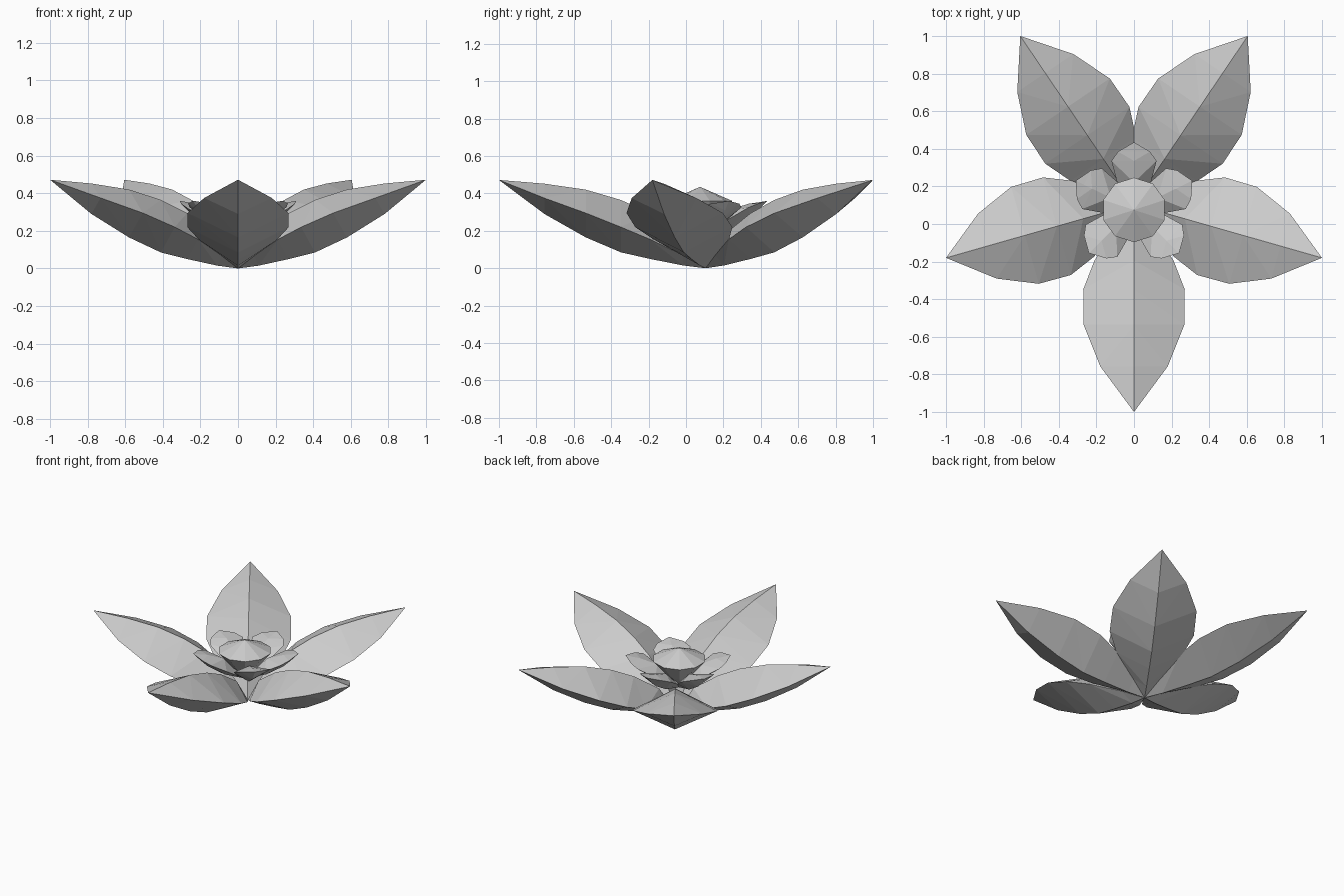
import bpy, bmesh
from math import sin, cos, pi, atan2, hypot
from mathutils import Vector

if "Cube" in bpy.data.objects:
    bpy.data.objects.remove(bpy.data.objects["Cube"])

CY = 0.105  # flower axis in y


def make_object(name, bm):
    bmesh.ops.recalc_face_normals(bm, faces=bm.faces)
    me = bpy.data.meshes.new(name)
    bm.to_mesh(me)
    bm.free()
    ob = bpy.data.objects.new(name, me)
    bpy.context.collection.objects.link(ob)
    return ob


def petal(name, tip, centre, stations):
    """Closed leaf with a diamond section.
    Station: (fraction of length, half width, keel z, edge z, ridge z)."""
    dx, dy = tip[0] - centre[0], tip[1] - centre[1]
    length = hypot(dx, dy)
    u = Vector((dx / length, dy / length, 0))
    side = Vector((-u.y, u.x, 0))
    origin = Vector((centre[0], centre[1], 0))
    bm = bmesh.new()
    rings = []
    for f, w, keel, edge, ridge in stations:
        p = origin + u * length * f
        if w == 0:
            rings.append([bm.verts.new(p + Vector((0, 0, keel)))])
        else:
            rings.append([bm.verts.new(p + side * s + Vector((0, 0, z)))
                          for s, z in ((0, keel), (w, edge), (0, ridge), (-w, edge))])
    for a, b in zip(rings, rings[1:]):
        for i in range(4):
            j = (i + 1) % 4
            if len(a) == 1:
                bm.faces.new((a[0], b[i], b[j]))
            elif len(b) == 1:
                bm.faces.new((a[i], a[j], b[0]))
            elif i % 2 == 0:
                bm.faces.new((a[i], a[j], b[j]))
                bm.faces.new((a[i], b[j], b[i]))
            else:
                bm.faces.new((a[i], a[j], b[i]))
                bm.faces.new((a[j], b[j], b[i]))
    if len(rings[0]) == 4:
        bm.faces.new(rings[0])
    return make_object(name, bm)


# Five large outer petals
outer = [(0, 0, 0, 0, 0),
         (0.11, 0.09, 0.015, 0.07, 0.18),
         (0.27, 0.21, 0.05, 0.155, 0.295),
         (0.41, 0.27, 0.085, 0.22, 0.365),
         (0.58, 0.268, 0.165, 0.295, 0.42),
         (0.78, 0.18, 0.29, 0.375, 0.452),
         (1, 0, 0.472, 0, 0)]
for i, tip in enumerate([(0, -1), (1, -0.18), (0.605, 1), (-0.605, 1), (-1, -0.18)]):
    petal(f"outer_petal_{i + 1}", tip, (0, CY), outer)

# Five small inner petals around the bud
inner = [(0, 0, 0.16, 0, 0),
         (0.4, 0.09, 0.2, 0.26, 0.31),
         (0.72, 0.12, 0.265, 0.325, 0.345),
         (0.86, 0.085, 0.31, 0.345, 0.352),
         (1, 0, 0.36, 0, 0)]
for i, tip in enumerate([(0, 0.435), (0.31, 0.23), (0.24, -0.155), (-0.24, -0.155), (-0.31, 0.23)]):
    petal(f"inner_petal_{i + 1}", tip, (0, 0.08), inner)

# Ten-sided bud with a pointed cap and tapering base
bm = bmesh.new()
N = 10
rings = [[bm.verts.new((r * cos(2 * pi * k / N + pi / 2), 0.075 + r * sin(2 * pi * k / N + pi / 2), z))
          for k in range(N)] for r, z in ((0.08, 0.25), (0.172, 0.36))]
bottom = bm.verts.new((0, 0.075, 0.18))
apex = bm.verts.new((0, 0.075, 0.435))
for k in range(N):
    j = (k + 1) % N
    bm.faces.new((bottom, rings[0][j], rings[0][k]))
    bm.faces.new((rings[0][k], rings[0][j], rings[1][j], rings[1][k]))
    bm.faces.new((rings[1][k], rings[1][j], apex))
make_object("bud", bm)
